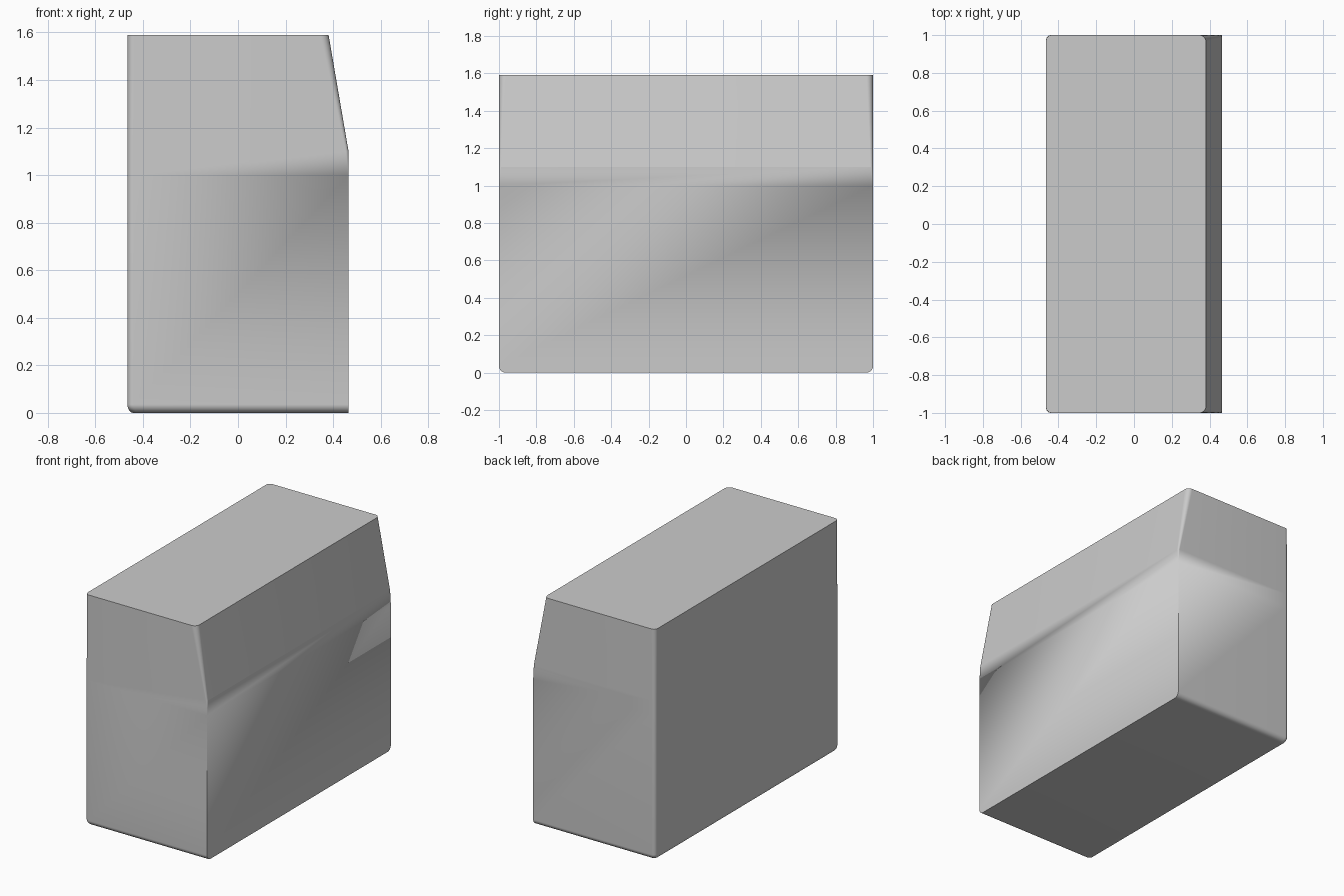
import bpy, bmesh, math

if "Cube" in bpy.data.objects:
    bpy.data.objects.remove(bpy.data.objects["Cube"])

SEG = 12
R = 0.036
HX, HY, TOP = 0.465, 1.0, 1.59


def ring(z, x0, x1, hy, r_back, r_slope):
    """Rounded rectangle with its own radius on the -x and +x corners."""
    pts = []
    corners = [(x1, hy, r_slope, 0), (x0, hy, r_back, 90),
               (x0, -hy, r_back, 180), (x1, -hy, r_slope, 270)]
    for x, y, r, start in corners:
        cx = x - math.copysign(r, x)
        cy = y - math.copysign(r, y)
        for i in range(SEG + 1):
            a = math.radians(start + 90 * i / SEG)
            pts.append((cx + r * math.cos(a), cy + r * math.sin(a), z))
    return pts


# Rounded bottom edges (the +x bottom edge stays sharp)
rings = []
for i in range(SEG + 1):
    a = math.pi / 2 * i / SEG
    inset = R * (1 - math.sin(a))
    rings.append(ring(R * (1 - math.cos(a)), -HX + inset * 0.7, HX,
                      HY - inset, R * 0.7, 0))

# Straight walls, then the leaning upper face with widening rounded corners
rings += [ring(1.0, -HX, HX, HY, R * 0.7, 0),
          ring(1.1, -HX, HX, HY, R * 0.7, 0.012),
          ring(TOP, -HX, 0.381, HY, R * 0.8, R)]

# Loft the rings and cap both ends
bm = bmesh.new()
loops = [[bm.verts.new(p) for p in pts] for pts in rings]
n = len(loops[0])
for lo, hi in zip(loops, loops[1:]):
    for i in range(n):
        j = (i + 1) % n
        bm.faces.new((lo[i], lo[j], hi[j], hi[i]))
bm.faces.new(loops[0][::-1])
bm.faces.new(loops[-1])
bmesh.ops.remove_doubles(bm, verts=bm.verts, dist=1e-5)
bmesh.ops.recalc_face_normals(bm, faces=bm.faces)

mesh = bpy.data.meshes.new("cabinet_body")
bm.to_mesh(mesh)
bm.free()
body = bpy.data.objects.new("cabinet_body", mesh)
bpy.context.collection.objects.link(body)
bpy.context.view_layer.objects.active = body
body.select_set(True)
bpy.ops.object.shade_smooth_by_angle(angle=math.radians(9.2))
